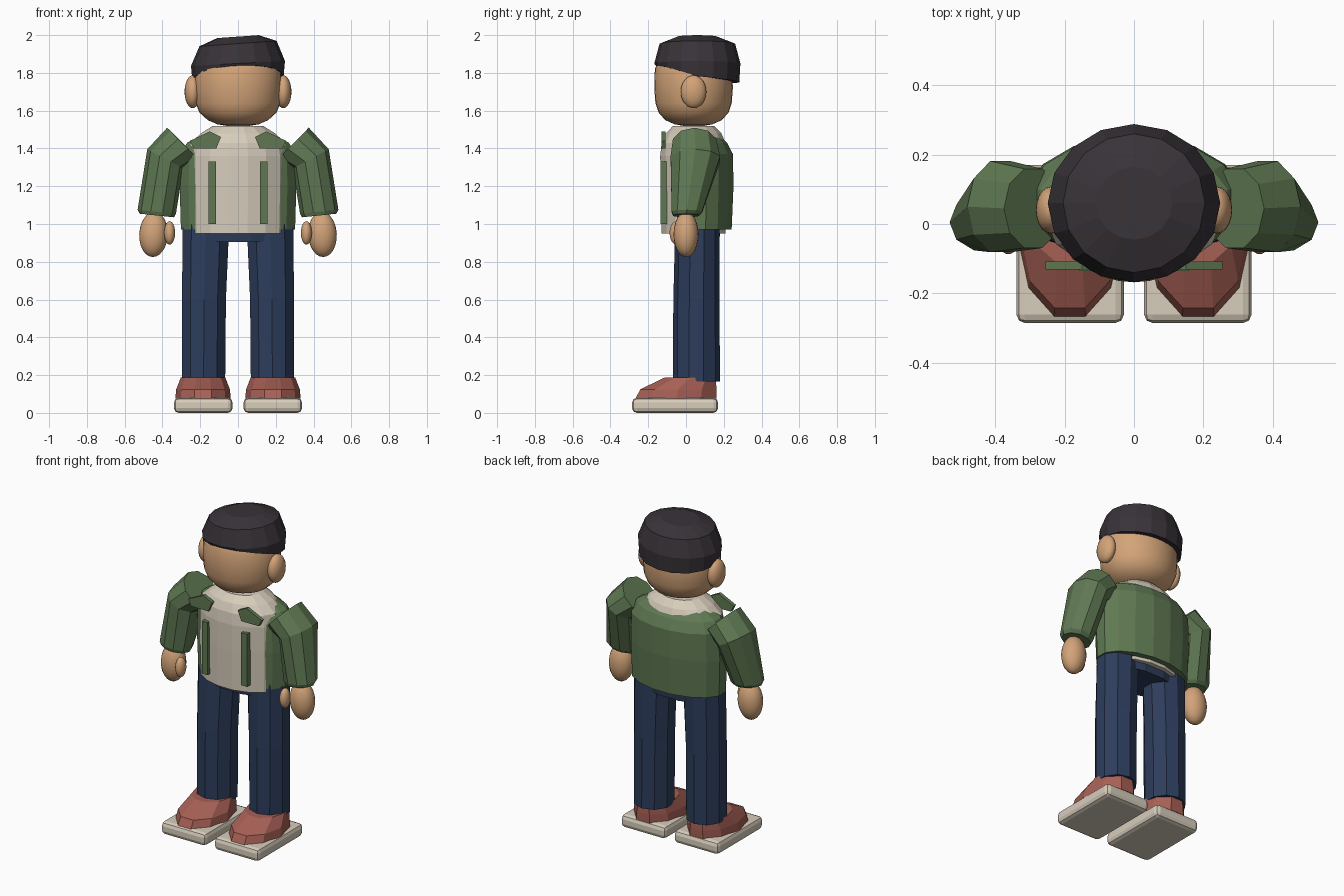
import bpy, bmesh, math
from mathutils import Vector, Matrix

if "Cube" in bpy.data.objects:
    bpy.data.objects.remove(bpy.data.objects["Cube"])


def material(name, rgb):
    m = bpy.data.materials.new(name)
    m.diffuse_color = (*rgb, 1)
    m.use_nodes = True
    m.node_tree.nodes["Principled BSDF"].inputs["Base Color"].default_value = m.diffuse_color
    return m


SKIN = material("skin", (0.65, 0.37, 0.19))
HAIR = material("dark hair", (0.040, 0.033, 0.040))
GREEN = material("green jacket", (0.115, 0.19, 0.085))
CREAM = material("cream", (0.68, 0.61, 0.50))
DENIM = material("blue denim", (0.026, 0.046, 0.105))
RED = material("red shoe", (0.38, 0.115, 0.09))


def finish(name, bm, mat, smooth=False):
    bmesh.ops.recalc_face_normals(bm, faces=bm.faces)
    for f in bm.faces:
        f.smooth = smooth
    me = bpy.data.meshes.new(name)
    bm.to_mesh(me)
    bm.free()
    me.materials.append(mat)
    ob = bpy.data.objects.new(name, me)
    bpy.context.collection.objects.link(ob)
    return ob


def loft(name, rings, n, mat, side=1, phase=0.0, smooth=False, lift=None):
    """Skin elliptical rings (x, y, z, rx, ry, tilt about y in degrees)."""
    bm = bmesh.new()
    loops = []
    for i, (x, y, z, rx, ry, tilt) in enumerate(rings):
        rot = Matrix.Rotation(math.radians(tilt), 3, 'Y')
        loop = []
        for k in range(n):
            a = 2 * math.pi * (k + phase) / n
            p = Vector((x, y, z)) + rot @ Vector((rx * math.cos(a), ry * math.sin(a), 0))
            if lift:
                p.z += lift(i, a)
            p.x *= side
            loop.append(bm.verts.new(p))
        loops.append(loop)
    for lo, hi in zip(loops, loops[1:]):
        for k in range(n):
            bm.faces.new((lo[k], lo[(k + 1) % n], hi[(k + 1) % n], hi[k]))
    bm.faces.new(loops[0])
    bm.faces.new(loops[-1])
    return finish(name, bm, mat, smooth)


def ellipsoid(name, c, r, mat, tilt=0.0):
    bm = bmesh.new()
    m = (Matrix.Translation(c) @ Matrix.Rotation(math.radians(tilt), 4, 'Y')
         @ Matrix.Diagonal((*r, 1)))
    bmesh.ops.create_uvsphere(bm, u_segments=20, v_segments=12, radius=1, matrix=m)
    return finish(name, bm, mat, True)


def plate(name, outline, y0, y1, mat, side):
    """Prism of an (x, z) outline between two depths."""
    bm = bmesh.new()
    f = bm.faces.new([bm.verts.new((side * x, y0, z)) for x, z in outline])
    ext = bmesh.ops.extrude_face_region(bm, geom=[f])
    vs = [v for v in ext["geom"] if isinstance(v, bmesh.types.BMVert)]
    bmesh.ops.translate(bm, verts=vs, vec=(0, y1 - y0, 0))
    return finish(name, bm, mat)


# Head
loft("head", [(0, 0.04, z, rx, ry, 0) for z, rx, ry in (
    (1.518, 0.05, 0.045), (1.528, 0.11, 0.10), (1.55, 0.16, 0.15), (1.59, 0.204, 0.185),
    (1.64, 0.224, 0.202), (1.72, 0.23, 0.208), (1.82, 0.228, 0.205), (1.90, 0.19, 0.17))],
    32, SKIN, smooth=True)


# Cap of hair with a lopsided fringe, higher at the front
def fringe(i, a):
    if i:
        return 0
    s = math.sin(a)
    return 0.07 * max(0, -s) - 0.02 * max(0, s)


loft("hair", [(0, 0.06, 1.77, 0.242, 0.222, -3), (0, 0.06, 1.85, 0.249, 0.228, -3),
              (0, 0.06, 1.955, 0.205, 0.20, -4), (0, 0.06, 1.992, 0.11, 0.105, -4)],
     16, HAIR, lift=fringe)

# Shirt, with its neck
loft("shirt", [(0, 0.04, z, rx, ry, 0) for z, rx, ry in (
    (0.95, 0.262, 0.172), (1.20, 0.268, 0.178), (1.36, 0.268, 0.180),
    (1.43, 0.255, 0.172), (1.48, 0.20, 0.15), (1.52, 0.135, 0.11))],
    16, CREAM, phase=0.5)

# Jacket body, set further back so that the shirt shows at the front
loft("jacket", [(0, 0.07, z, rx, ry, 0) for z, rx, ry in (
    (0.97, 0.308, 0.175), (1.20, 0.315, 0.185), (1.37, 0.31, 0.182),
    (1.43, 0.275, 0.150), (1.475, 0.19, 0.105))],
    16, GREEN, phase=0.5)

# Hips
loft("hips", [(0, 0.055, 0.905, 0.26, 0.125, 0), (0, 0.055, 1.0, 0.285, 0.135, 0)],
     12, DENIM, phase=0.5)

for s, label in ((-1, "right"), (1, "left")):
    ellipsoid(label + "_ear", (s * 0.24, 0.04, 1.70), (0.043, 0.068, 0.087), SKIN)

    # Jacket front edge and collar flap
    plate(label + "_jacket_edge", [(0.117, 1.0), (0.157, 1.0), (0.157, 1.33), (0.117, 1.33)],
          -0.135, -0.10, GREEN, s)
    plate(label + "_collar_flap",
          [(0.09, 1.46), (0.15, 1.49), (0.255, 1.44), (0.235, 1.40), (0.115, 1.40)],
          -0.131, -0.108, GREEN, s)

    # Sleeve
    loft(label + "_sleeve", [
        (0.29, 0.045, 1.425, 0.12, 0.12, -45), (0.385, 0.05, 1.345, 0.108, 0.138, -28),
        (0.43, 0.005, 1.065, 0.102, 0.085, -6), (0.43, 0.0, 1.045, 0.092, 0.072, -6)],
        10, GREEN, s)

    # Hand and thumb
    ellipsoid(label + "_hand", (s * 0.447, 0, 0.945), (0.076, 0.066, 0.12), SKIN, s * -3)
    ellipsoid(label + "_thumb", (s * 0.362, -0.05, 0.953), (0.029, 0.037, 0.062), SKIN)

    # Trouser leg
    loft(label + "_leg", [
        (0.182, 0.055, 0.165, 0.12, 0.125, 0), (0.18, 0.055, 0.60, 0.122, 0.122, 0),
        (0.17, 0.06, 1.0, 0.13, 0.117, 0)], 10, DENIM, s, phase=0.5)

    # Shoe
    loft(label + "_shoe", [
        (0.185, -0.053, 0.075, 0.147, 0.226, 0), (0.185, -0.04, 0.125, 0.142, 0.212, 0),
        (0.185, 0.022, 0.187, 0.118, 0.142, 0)], 10, RED, s)

    # Sole
    bm = bmesh.new()
    bmesh.ops.create_cube(bm, size=1, matrix=Matrix.Translation((s * 0.184, -0.058, 0.04))
                          @ Matrix.Diagonal((0.31, 0.455, 0.08, 1)))
    bmesh.ops.bevel(bm, geom=bm.edges[:], offset=0.025, segments=2, profile=0.5,
                    affect='EDGES')
    finish(label + "_sole", bm, CREAM)
